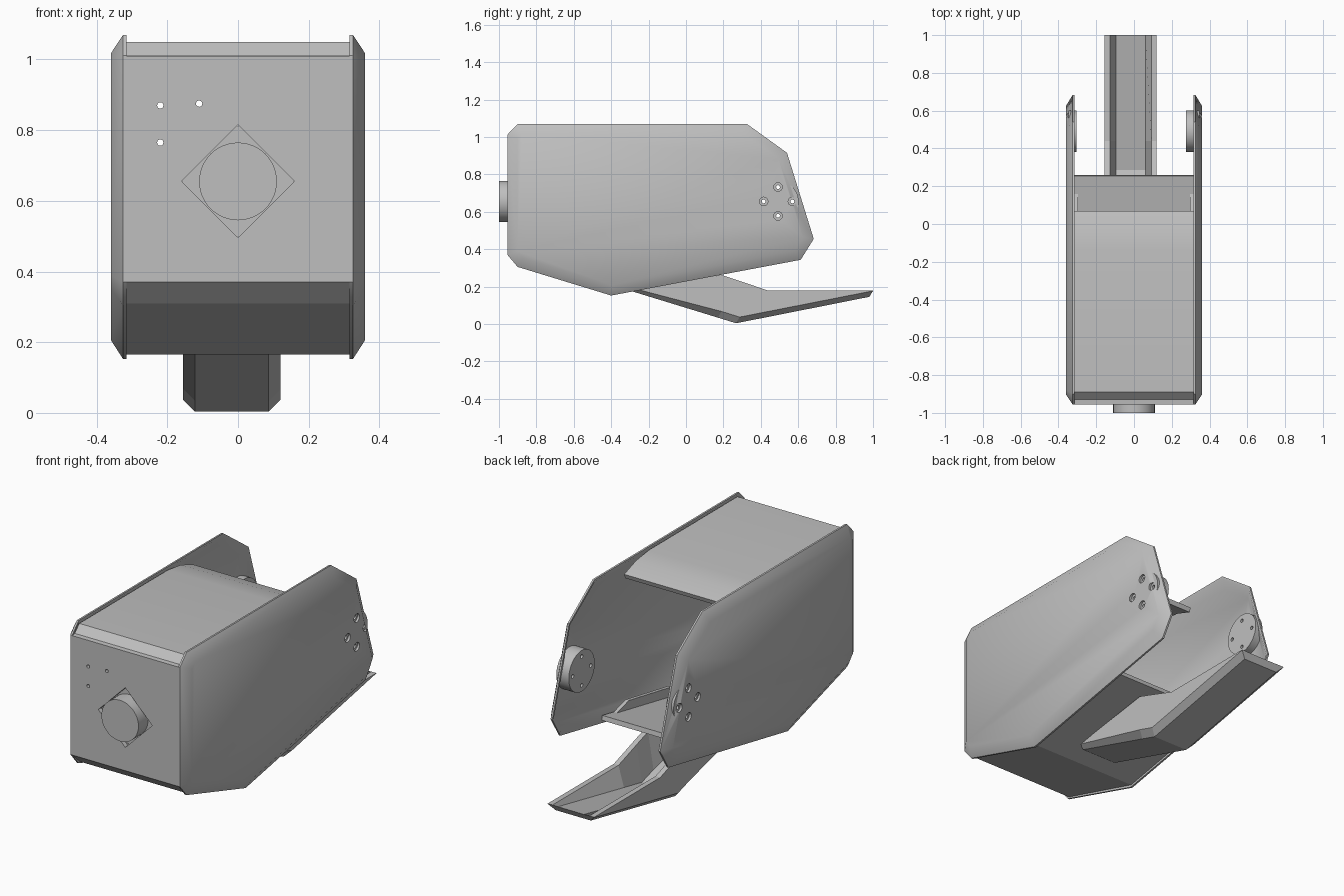
import bpy, bmesh, math
from mathutils import Vector, Matrix

cube = bpy.data.objects.get("Cube")
if cube:
    bpy.data.objects.remove(cube, do_unlink=True)

grey = bpy.data.materials.new("plain grey")
grey.use_nodes = True
COLOUR = (0.52, 0.52, 0.52, 1)
grey.diffuse_color = COLOUR
grey.node_tree.nodes["Principled BSDF"].inputs["Base Color"].default_value = COLOUR


def finish(name, bm):
    bmesh.ops.recalc_face_normals(bm, faces=bm.faces)
    mesh = bpy.data.meshes.new(name)
    bm.to_mesh(mesh)
    bm.free()
    mesh.materials.append(grey)
    obj = bpy.data.objects.new(name, mesh)
    bpy.context.collection.objects.link(obj)
    return obj


def loft(name, rings):
    """Closed solid through equal-sized rings of points, capped at both ends."""
    bm = bmesh.new()
    loops = [[bm.verts.new(p) for p in ring] for ring in rings]
    n = len(loops[0])
    for a, b in zip(loops, loops[1:]):
        for i in range(n):
            j = (i + 1) % n
            bm.faces.new((a[i], a[j], b[j], b[i]))
    bm.faces.new(loops[0])
    bm.faces.new(loops[-1])
    return finish(name, bm)


def slab(name, profile, x0, x1):
    return loft(name, [[(x, y, z) for y, z in profile] for x in (x0, x1)])


def cylinder(name, axis, centre, radius, depth, sides=40):
    turn = Matrix.Rotation(math.pi / 2, 4, "Y" if axis == "X" else "X")
    bm = bmesh.new()
    bmesh.ops.create_cone(bm, cap_ends=True, segments=sides, radius1=radius,
                          radius2=radius, depth=depth,
                          matrix=Matrix.Translation(centre) @ turn)
    return finish(name, bm)


def offset(points, d, closed=True):
    """Move a clockwise (y, z) path to its right-hand side by d."""
    pts = [Vector(p) for p in points]
    n = len(pts)
    out = []
    for i, p in enumerate(pts):
        normals = []
        for a, b in ((i - 1, i), (i, i + 1)):
            if closed or (a >= 0 and b < n):
                e = (pts[b % n] - pts[a % n]).normalized()
                normals.append(Vector((e.y, -e.x)))
        n1, n2 = normals[0], normals[-1]
        out.append(tuple(p + (n1 + n2) * d / (1 + n1.dot(n2))))
    return out


def cut(obj, cutters):
    for c in cutters:
        mod = obj.modifiers.new("cut", "BOOLEAN")
        mod.operation, mod.solver, mod.object = "DIFFERENCE", "EXACT", c
    graph = bpy.context.evaluated_depsgraph_get()
    graph.update()
    mesh = bpy.data.meshes.new_from_object(obj.evaluated_get(graph))
    obj.modifiers.clear()
    obj.data = mesh
    for c in cutters:
        bpy.data.objects.remove(c, do_unlink=True)


def smooth(obj, degrees):
    bpy.ops.object.select_all(action="DESELECT")
    obj.select_set(True)
    bpy.context.view_layer.objects.active = obj
    bpy.ops.object.shade_smooth_by_angle(angle=math.radians(degrees))


# Wrapped body sheet: floor, front panel and top, open at the back
sheet = [(0.26, 0.29), (-0.40, 0.165), (-0.89, 0.31), (-0.955, 0.37),
         (-0.955, 1.01), (-0.93, 1.012), (-0.89, 1.05), (-0.14, 1.05),
         (-0.03, 1.035), (0.07, 1.0)]
body = slab("body_shell", sheet + offset(sheet, 0.025, False)[::-1], -0.318, 0.318)

# Square opening and small holes in the front panel
MOTOR_Z = 0.655
holes = [cylinder("cutter", "Y", (x, -0.95, z), 0.009, 0.2, 12)
         for x, z in ((-0.22, 0.87), (-0.11, 0.875), (-0.22, 0.765))]
holes.append(cylinder("cutter", "Y", (0, -0.95, MOTOR_Z), 0.16, 0.2, 4))
cut(body, holes)
smooth(body, 18)

# Front motor: round face in the opening, housing just behind
smooth(cylinder("front_motor", "Y", (0, -0.94, MOTOR_Z), 0.11, 0.12, 48), 30)
cylinder("front_motor_housing", "Y", (0, -0.885, MOTOR_Z), 0.158, 0.07, 8)

# Side plates: shallow pans with a bevelled lip, each carrying a round hub
plate = [(-0.955, 0.37), (-0.955, 1.012), (-0.90, 1.07), (0.325, 1.07),
         (0.54, 0.915), (0.683, 0.455), (0.613, 0.343), (-0.40, 0.152),
         (-0.90, 0.305)]
HUB_Y = 0.492
for side, s, hub_in in (("left", 1, 0.274), ("right", -1, 0.304)):
    rings = [(0.36, 0.053), (0.325, 0), (0.315, 0), (0.315, 0.011), (0.347, 0.058)]
    pan = loft(side + "_plate", [[(s * x, y, z) for y, z in offset(plate, d)]
                                 for x, d in rings])
    hub = cylinder(side + "_hub", "X", (s * (hub_in + 0.348) / 2, HUB_Y, MOTOR_Z),
                   0.11, 0.348 - hub_in, 48)
    for part, radius in ((pan, 0.023), (hub, 0.01)):
        cut(part, [cylinder("cutter", "X",
                            (s * 0.32, HUB_Y + 0.077 * dy, MOTOR_Z + 0.077 * dz),
                            radius, 0.3, 16)
                   for dy, dz in ((1, 0), (-1, 0), (0, 1), (0, -1))])
    smooth(pan, 36)
    smooth(hub, 30)
    # Tapered lip along the floor edge
    slab(side + "_floor_lip", [(0.2, 0.285), (0.06, 0.325), (-0.3, 0.26), (-0.3, 0.19)],
         s * 0.297, s * 0.317)

# Lower jaw: channel running back under the floor, (y, underside, wall top)
LEFT, RIGHT, BEVEL, WALL = 0.12, -0.155, 0.033, 0.028
stations = [(-0.30, 0.178, 0.192), (0.17, 0.034, 0.262), (0.267, 0.004, 0.23),
            (0.42, 0.034, 0.178), (0.98, 0.145, 0.179)]
rings = []
for y, low, top in stations:
    lip = min(low + BEVEL, top - 0.002)
    floor = min(low + BEVEL, top - 0.001)
    half = [(0, top), (0, lip), (BEVEL, low)]
    inner = [(WALL + 0.032, floor), (WALL, top)]
    section = [(RIGHT + x, z) for x, z in half] + [(LEFT - x, z) for x, z in half[::-1]]
    section += [(LEFT - x, z) for x, z in inner[::-1]] + [(RIGHT + x, z) for x, z in inner]
    rings.append([(x, y + (0.02 if z > low else 0), z) for x, z in section])
loft("lower_jaw", rings)
